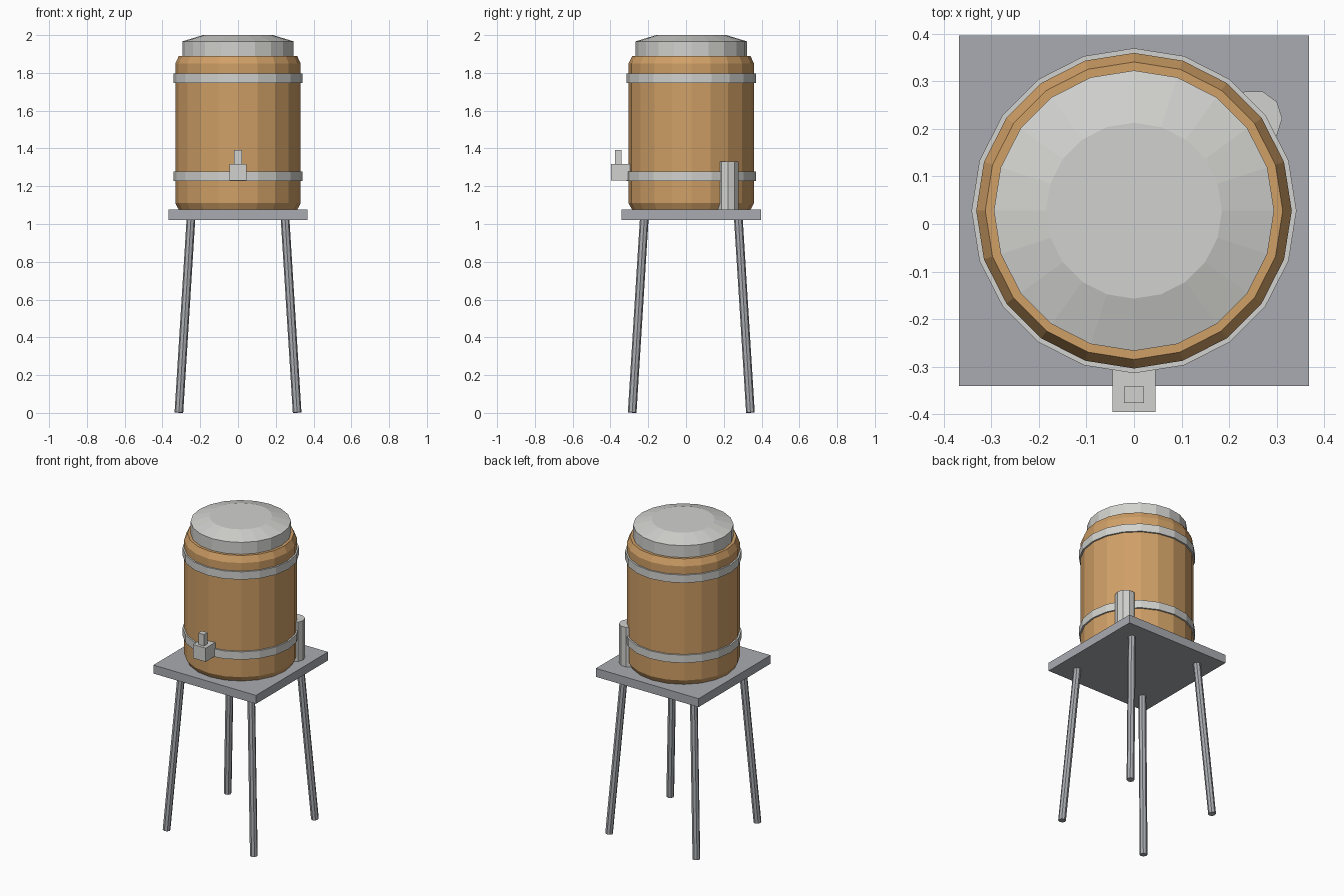
import bpy
import math
from mathutils import Vector

default = bpy.data.objects.get("Cube")
if default:
    bpy.data.objects.remove(default, do_unlink=True)

CENTRE_Y = 0.028


def make_material(name, colour):
    mat = bpy.data.materials.new(name)
    mat.use_nodes = True
    mat.diffuse_color = (*colour, 1)
    mat.node_tree.nodes["Principled BSDF"].inputs["Base Color"].default_value = (*colour, 1)
    return mat


wood = make_material("warm wood", (0.63, 0.35, 0.135))
metal = make_material("light metal", (0.64, 0.64, 0.62))
steel = make_material("grey steel", (0.40, 0.41, 0.44))


def add_mesh(name, verts, faces, mat):
    mesh = bpy.data.meshes.new(name)
    mesh.from_pydata(verts, [], faces)
    mesh.materials.append(mat)
    obj = bpy.data.objects.new(name, mesh)
    bpy.context.collection.objects.link(obj)
    return obj


def lathe(name, profile, mat, sides=20, at=(0, CENTRE_Y), closed=False):
    """Revolve (radius, z) points; an open profile gets flat end caps."""
    verts = [(at[0] + r * math.cos(2 * math.pi * i / sides),
              at[1] + r * math.sin(2 * math.pi * i / sides), z)
             for r, z in profile for i in range(sides)]
    rows = len(profile)
    faces = []
    for k in range(rows if closed else rows - 1):
        a, b = k * sides, (k + 1) % rows * sides
        for i in range(sides):
            j = (i + 1) % sides
            faces.append((a + i, a + j, b + j, b + i))
    if not closed:
        faces.append(tuple(reversed(range(sides))))
        faces.append(tuple(range((rows - 1) * sides, rows * sides)))
    return add_mesh(name, verts, faces, mat)


def box(name, low, high, mat):
    low, high = Vector(low), Vector(high)
    bpy.ops.mesh.primitive_cube_add(size=1, location=(low + high) / 2)
    obj = bpy.context.object
    obj.name = name
    obj.scale = high - low
    obj.data.materials.append(mat)
    return obj


def rod(name, start, end, radius, mat):
    start, end = Vector(start), Vector(end)
    bpy.ops.mesh.primitive_cylinder_add(vertices=8, radius=radius, depth=(end - start).length,
                                        location=(start + end) / 2)
    obj = bpy.context.object
    obj.name = name
    obj.rotation_euler = (end - start).to_track_quat("Z", "Y").to_euler()
    obj.data.materials.append(mat)
    return obj


# Barrel with chamfered rims, and its domed lid
lathe("barrel", [(0.313, 1.075), (0.332, 1.11), (0.332, 1.85), (0.313, 1.89)], wood)
lathe("lid", [(0.295, 1.885), (0.295, 1.967), (0.185, 2.0)], metal)

# Hoops
for name, low, high in (("lower_hoop", 1.228, 1.279), ("upper_hoop", 1.747, 1.798)):
    lathe(name, [(0.32, low), (0.342, low), (0.342, high), (0.32, high)], metal, closed=True)

# Spigot
box("spigot_body", (-0.045, -0.396, 1.229), (0.045, -0.29, 1.318), metal)
box("spigot_handle", (-0.021, -0.377, 1.318), (0.021, -0.342, 1.392), metal)

# Upright cup beside the barrel
lathe("cup", [(0.06, 1.075), (0.06, 1.332)], metal, sides=10, at=(0.252, 0.222))

# Stand
box("platform", (-0.368, -0.341, 1.022), (0.368, 0.397, 1.077), steel)
for sx, side in ((-1, "right"), (1, "left")):
    for sy, end in ((-1, "front"), (1, "back")):
        rod(f"{end}_{side}_leg",
            (sx * 0.313, CENTRE_Y + sy * 0.313, 0.002),
            (sx * 0.249, CENTRE_Y + sy * 0.249, 1.03), 0.023, steel)
